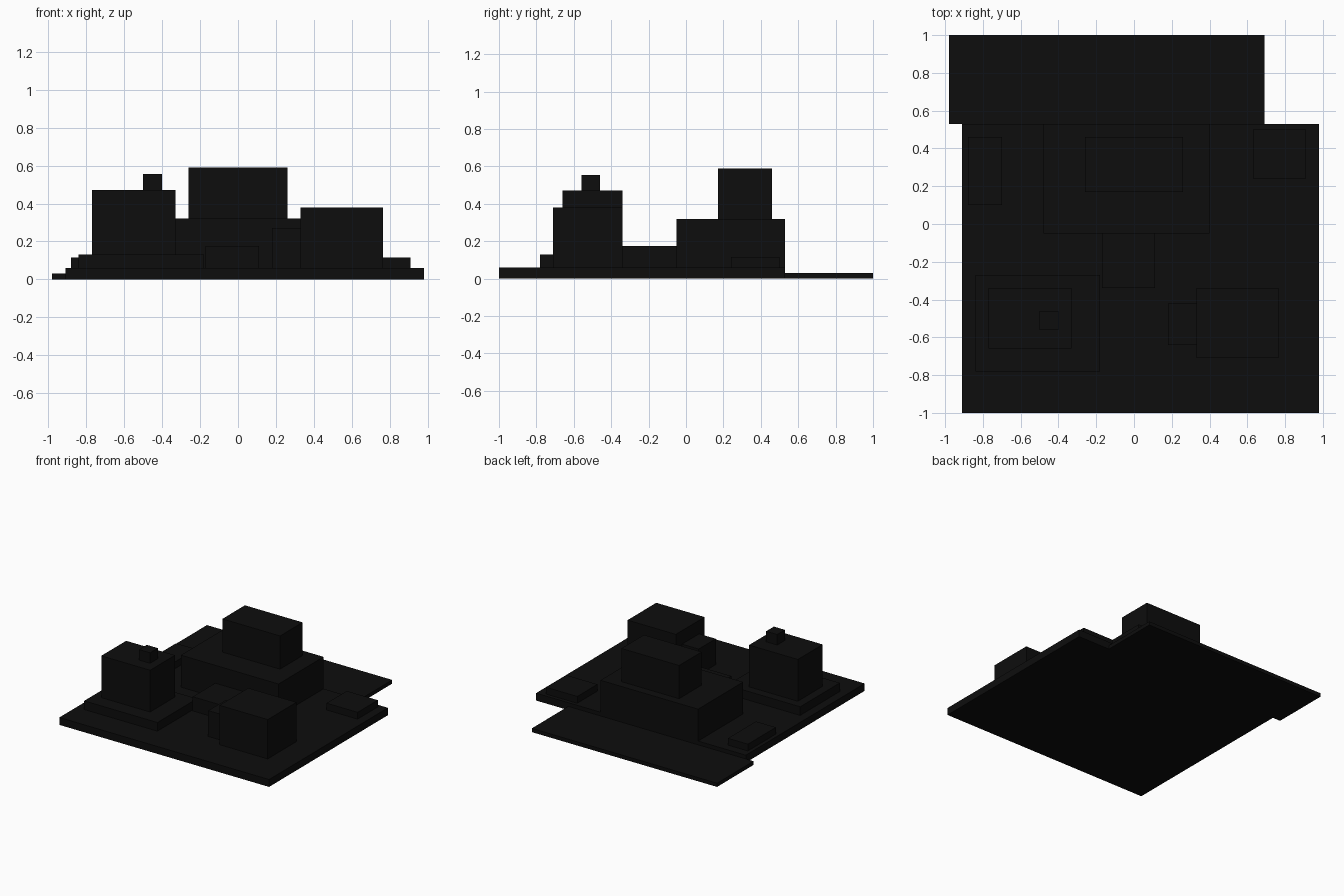
import bpy
import bmesh
from mathutils import Vector

cube = bpy.data.objects.get("Cube")
if cube:
    bpy.data.objects.remove(cube, do_unlink=True)

# One near-black finish for the whole site model
SHADE = 0.004
black = bpy.data.materials.new("near_black")
black.use_nodes = True
black.diffuse_color = (SHADE, SHADE, SHADE, 1)
black.node_tree.nodes["Principled BSDF"].inputs["Base Color"].default_value = black.diffuse_color


def block(name, x, y, z):
    """Flat-sided block given its (min, max) range on each axis."""
    low, high = (Vector(corner) for corner in zip(x, y, z))
    bm = bmesh.new()
    bmesh.ops.create_cube(bm, size=1)
    bmesh.ops.scale(bm, vec=high - low, verts=bm.verts)
    mesh = bpy.data.meshes.new(name)
    bm.to_mesh(mesh)
    bm.free()
    mesh.materials.append(black)
    obj = bpy.data.objects.new(name, mesh)
    obj.location = (low + high) / 2
    bpy.context.collection.objects.link(obj)
    return obj


GROUND = 0.06   # top of the main base
PODIUM = 0.13   # top of the podium on the front left of the plan
HALL = 0.32     # top of the central hall

# Ground slabs
block("base_slab", (-0.91, 0.98), (-1, 0.53), (0, GROUND))
block("rear_slab", (-0.98, 0.69), (0.53, 1), (0, 0.03))

# Central hall with its upper storey and entrance
block("central_hall", (-0.48, 0.40), (-0.05, 0.53), (GROUND, HALL))
block("upper_storey", (-0.26, 0.26), (0.17, 0.46), (HALL, 0.59))
block("entrance_block", (-0.17, 0.11), (-0.34, -0.05), (GROUND, 0.175))

# Stepped tower on a podium
block("podium", (-0.84, -0.18), (-0.78, -0.27), (GROUND, PODIUM))
block("podium_tower", (-0.77, -0.33), (-0.66, -0.34), (PODIUM, 0.47))
block("roof_box", (-0.50, -0.40), (-0.56, -0.46), (0.47, 0.555))

# Front building with side annex
block("front_building", (0.33, 0.765), (-0.71, -0.34), (GROUND, 0.38))
block("side_annex", (0.18, 0.33), (-0.64, -0.42), (GROUND, 0.27))

# Low blocks in the rear corners
block("rear_left_low_block", (0.63, 0.91), (0.24, 0.50), (GROUND, 0.115))
block("rear_right_low_block", (-0.88, -0.70), (0.10, 0.46), (GROUND, 0.115))
